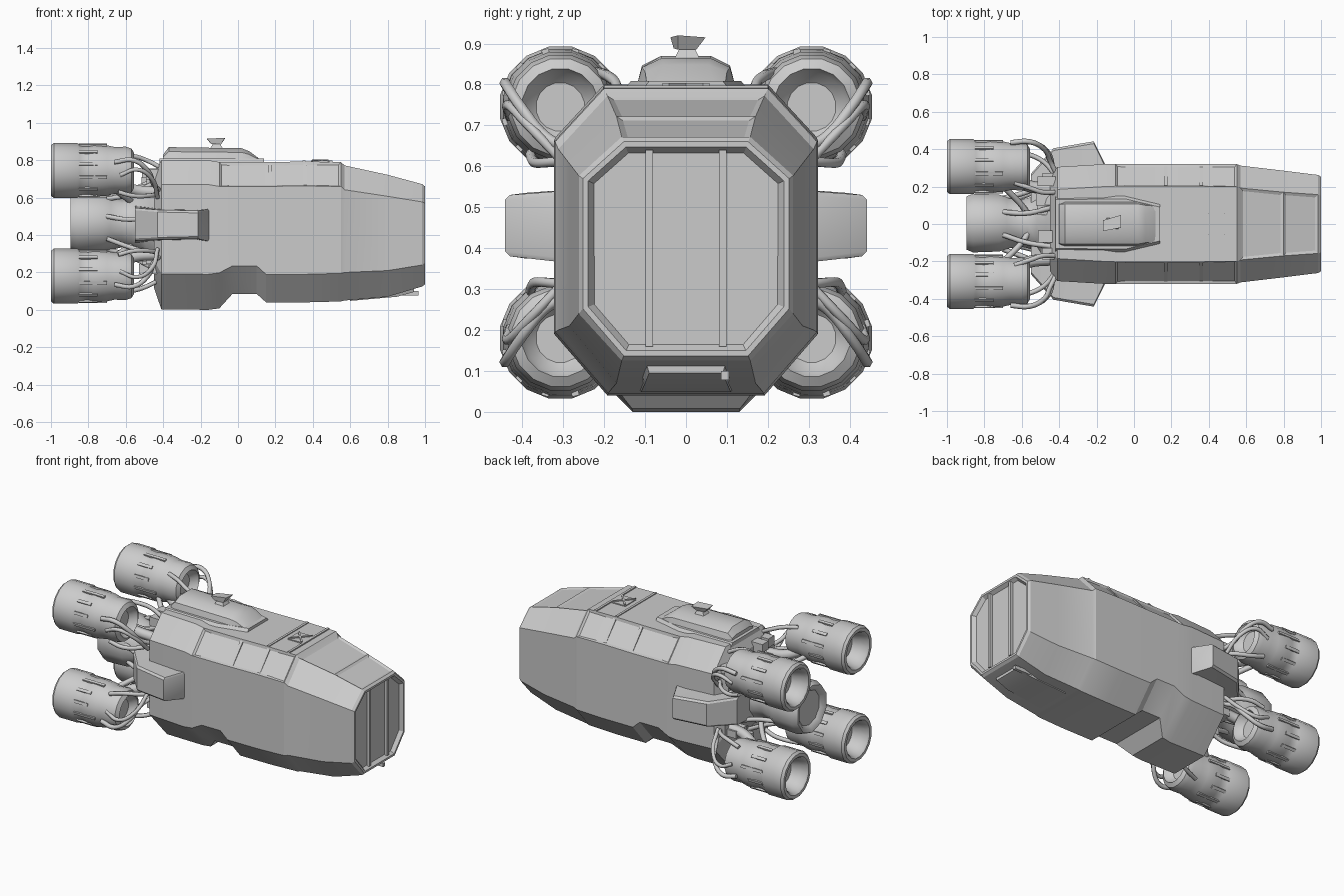
import bpy, bmesh, random
from math import cos, sin, pi, radians
from mathutils import Vector

if "Cube" in bpy.data.objects:
    bpy.data.objects.remove(bpy.data.objects["Cube"])

random.seed(4)
MID = 0.4625          # height the engines mirror about


def finish(name, bm, angle=28):
    bmesh.ops.remove_doubles(bm, verts=bm.verts, dist=1e-5)
    bmesh.ops.recalc_face_normals(bm, faces=bm.faces)
    me = bpy.data.meshes.new(name)
    bm.to_mesh(me)
    bm.free()
    ob = bpy.data.objects.new(name, me)
    bpy.context.collection.objects.link(ob)
    bpy.ops.object.select_all(action='DESELECT')
    ob.select_set(True)
    bpy.context.view_layer.objects.active = ob
    bpy.ops.object.shade_smooth_by_angle(angle=radians(angle))
    return ob


def loft_bm(rings):
    bm = bmesh.new()
    vs = [[bm.verts.new(p) for p in r] for r in rings]
    n = len(vs[0])
    for a, b in zip(vs, vs[1:]):
        for j in range(n):
            bm.faces.new((a[j], a[(j + 1) % n], b[(j + 1) % n], b[j]))
    bm.faces.new(vs[0])
    bm.faces.new(vs[-1])
    bmesh.ops.recalc_face_normals(bm, faces=bm.faces)
    return bm


def octagon(x, w, z0, z1, cy, ct, cb, by):
    """Chamfered box section: half width, bottom, top, chamfer sizes (top y, top z, bottom z, bottom y)."""
    return [(x, w, z0 + cb), (x, w, z1 - ct), (x, w - cy, z1), (x, cy - w, z1),
            (x, -w, z1 - ct), (x, -w, z0 + cb), (x, by - w, z0), (x, w - by, z0)]


def trapezoid(x, w0, w1, z0, z1):
    return [(x, w0, z0), (x, w1, z1), (x, -w1, z1), (x, -w0, z0)]


def lathe(name, profile, y, z, n=16):
    bm = bmesh.new()
    rings = [[bm.verts.new((x, y + r * cos(2 * pi * (k + .5) / n), z + r * sin(2 * pi * (k + .5) / n)))
              for k in range(n)] for x, r in profile]
    for a, b in zip(rings, rings[1:]):
        for k in range(n):
            bm.faces.new((a[k], a[(k + 1) % n], b[(k + 1) % n], b[k]))
    bm.faces.new(rings[0])
    bm.faces.new(rings[-1])
    return finish(name, bm, 35)


def box(name, x0, x1, y0, y1, z0, z1):
    return finish(name, loft_bm([[(x, y0, z0), (x, y1, z0), (x, y1, z1), (x, y0, z1)] for x in (x0, x1)]))


def tube(name, pts, r=0.012):
    cu = bpy.data.curves.new(name, 'CURVE')
    cu.dimensions = '3D'
    cu.bevel_depth, cu.bevel_resolution, cu.resolution_u = r, 1, 5
    cu.use_fill_caps = True
    sp = cu.splines.new('BEZIER')
    sp.bezier_points.add(len(pts) - 1)
    for bp, p in zip(sp.bezier_points, pts):
        bp.co = p
        bp.handle_left_type = bp.handle_right_type = 'AUTO'
    ob = bpy.data.objects.new(name, cu)
    bpy.context.collection.objects.link(ob)


# hull: lofted octagonal sections, the rear part dropping into a deeper belly
T = .13
sections = [(-.45, .25, .12, .73, .11, T, .15, .13), (-.41, .305, .003, .80, .12, T, .19, .175),
            (-.16, .32, 0, .80, .12, T, .19, .19), (-.10, .322, .008, .79, .12, T, .19, .19),
            (-.03, .322, .085, .79, .12, T, .15, .13), (.1, .322, .085, .79, .12, T, .15, .13),
            (.15, .322, .04, .79, .12, T, .15, .13), (.36, .322, .04, .793, .12, T, .15, .13),
            (.55, .32, .045, .79, .12, T, .15, .13), (.57, .312, .05, .772, .12, T, .15, .125),
            (.80, .285, .07, .722, .115, .115, .14, .115), (.985, .262, .125, .672, .105, .095, .115, .105),
            (1., .252, .137, .66, .10, .09, .115, .10)]
bm = loft_bm([octagon(*s) for s in sections])


def pick(test):
    return [f for f in bm.faces if test(f.calc_center_median(), f.normal)]


# recessed shoulder panels, nose roof panels, front door
bm.normal_update()
shoulder = pick(lambda c, n: -.08 < c.x < .55 and n.z > .4 and abs(n.y) > .4)
bmesh.ops.inset_region(bm, faces=shoulder, thickness=.016, depth=-.01)
roof = pick(lambda c, n: .6 < c.x < .97 and n.z > .85)
bmesh.ops.inset_individual(bm, faces=roof, thickness=.022, depth=-.007)
door = pick(lambda c, n: c.x > .995 and n.x > .9)
bmesh.ops.inset_individual(bm, faces=door, thickness=.014, depth=0)
bmesh.ops.inset_individual(bm, faces=door, thickness=.016, depth=-.022)
finish("hull", bm, 20)

# vertical bars across the door and shoulder panel dividers
for y in (-.09, .09):
    box("door_bar", .97, .996, y - .009, y + .009, .16, .64)
for s in (-1, 1):
    for x in (.17, .36):
        finish("shoulder_divider", loft_bm([[(a, s * .312, .66), (a, s * .206, .783), (a, s * .19, .765),
                                            (a, s * .296, .645)] for a in (x - .01, x + .01)]))

# chin plate
finish("chin_plate", loft_bm([trapezoid(.60, .11, .13, .048, .09), trapezoid(.85, .10, .12, .07, .12),
                              trapezoid(.94, .09, .10, .095, .13)]))
box("chin_lug", .84, .965, .085, .105, .078, .1)

# dorsal blister with stepped base
finish("dorsal_base", loft_bm([trapezoid(x, w, w - .03, .77, .808) for x, w in
                               ((-.42, .16), (-.05, .165), (.14, .12))]))
blister = []
for x, w, t, h in ((-.40, .11, .07, .83), (-.37, .125, .06, .87), (.02, .125, .06, .864),
                   (.06, .115, .055, .848), (.125, .09, .07, .80)):
    m = (w + t) / 2 + .015
    blister.append([(x, w, .78), (x, m, .79 + (h - .79) * .7), (x, t, h), (x, -t, h),
                    (x, -m, .79 + (h - .79) * .7), (x, -w, .78)])
finish("dorsal_blister", loft_bm(blister))

# sensor on the blister
finish("sensor_stalk", loft_bm([[(-.15, -.03, .86), (-.08, -.03, .86), (-.08, .035, .86), (-.15, .035, .86)],
                                [(-.13, -.012, .895), (-.1, -.012, .895), (-.1, .018, .895), (-.13, .018, .895)]]))
finish("sensor_head", loft_bm([[(-.145, -.03, .888), (-.09, -.02, .885), (-.09, .025, .885), (-.145, .02, .888)],
                               [(-.165, -.038, .915), (-.07, -.02, .92), (-.07, .048, .915), (-.165, .02, .912)]]))

# roof hatch between two raised bands
for x0, x1 in ((.345, .36), (.49, .505)):
    box("roof_band", x0, x1, -.20, .20, .78, .798)
box("hatch_plate", .39, .49, -.055, .055, .78, .798)
for s in (-1, 1):
    finish("hatch_brace", loft_bm([[(.395, s * .05 - .008, z), (.395, s * .05 + .008, z), (.485, -s * .05 + .008, z),
                                    (.485, -s * .05 - .008, z)] for z in (.79, .804)]))

# side sponsons, tapering back to the neck
for s, side in ((-1, "right"), (1, "left")):
    rings = []
    for x, y, z0, z1 in ((-.15, .31, .365, .54), (-.215, .442, .38, .53), (-.43, .405, .375, .535),
                         (-.55, .27, .37, .545)):
        rings.append([(x, s * .10, z0 - .01), (x, s * (y - .012), z0), (x, s * y, z0 + .012),
                      (x, s * y, z1 - .012), (x, s * (y - .012), z1), (x, s * .10, z1 + .01)])
    finish(side + "_sponson", loft_bm(rings))

# central engine and neck
lathe("central_engine", [(-.87, .0), (-.87, .11), (-.89, .13), (-.895, .15), (-.86, .165), (-.72, .16),
                         (-.68, .145), (-.62, .13), (-.57, .14), (-.52, .16), (-.47, .22), (-.44, .25)],
      .005, .465, 10)
for k in range(7):
    a = 2 * pi * k / 7 + .2
    tube("neck_pipe", [(-.70, .14 * cos(a), .465 + .14 * sin(a)),
                       (-.58, .18 * cos(a + .15), .465 + .18 * sin(a + .15)),
                       (-.44, .24 * cos(a + .1), .465 + .25 * sin(a + .1))], .014)

# four outer engines with ribs, struts and cables
profile = [(-.90, 0), (-.90, .082), (-.95, .098), (-.99, .108), (-1., .118), (-1., .138), (-.985, .15),
           (-.86, .15), (-.845, .14), (-.80, .137), (-.77, .143), (-.70, .137), (-.66, .128), (-.60, .13),
           (-.57, .12), (-.555, .095), (-.575, .085), (-.60, .06), (-.60, 0)]
for sy in (-1, 1):
    for sz in (-1, 1):
        name = ("upper" if sz > 0 else "lower") + ("_left" if sy > 0 else "_right")
        cy, cz = sy * .307, MID + sz * .2825

        def P(x, y, z):      # point given for the upper left engine
            return Vector((x, sy * y, MID + sz * (z - MID)))

        lathe(name + "_engine", profile, cy, cz)
        # cooling ribs around the engine
        for k in range(12):
            a = 2 * pi * (k + .5) / 12
            u, v = Vector((0, cos(a), sin(a))), Vector((0, -sin(a), cos(a))) * .009
            o = Vector((0, cy, cz))
            x0 = -.75 if k % 3 else -.70
            finish(name + "_rib", loft_bm([[Vector((x, 0, 0)) + o + u * r + v * t
                                            for r, t in ((.125, -1), (.125, 1), (.146, 1), (.146, -1))]
                                           for x in (-.85, x0)]))
        # inner mounts
        tube(name + "_mount", [P(-.66, .24, .68), P(-.55, .20, .64), P(-.44, .19, .63)], .032)
        tube(name + "_strut", [P(-.72, .22, .68), P(-.60, .10, .60), P(-.56, .04, .57)], .016)
        # outer cable loops
        tube(name + "_cable", [P(-.66, .435, .79), P(-.56, .44, .80), P(-.48, .40, .74), P(-.45, .34, .67),
                               P(-.42, .28, .64)], .014)
        tube(name + "_cable", [P(-.63, .43, .72), P(-.54, .435, .75), P(-.46, .385, .70), P(-.43, .29, .60)], .012)
        tube(name + "_cable", [P(-.64, .38, .63), P(-.56, .37, .61), P(-.48, .33, .61), P(-.42, .26, .62)], .013)
        tube(name + "_cable", [P(-.64, .22, .83), P(-.55, .19, .82), P(-.49, .17, .80), P(-.41, .17, .76)], .013)
        # loose machinery on the rear bulkhead
        for k in range(4):
            c = P(random.uniform(-.50, -.45), random.uniform(.05, .24), random.uniform(.60, .74))
            d = [random.uniform(.02, .04) for _ in range(3)]
            box(name + "_machinery", c.x - d[0], -.42, c.y - d[1], c.y + d[1], c.z - d[2], c.z + d[2])
